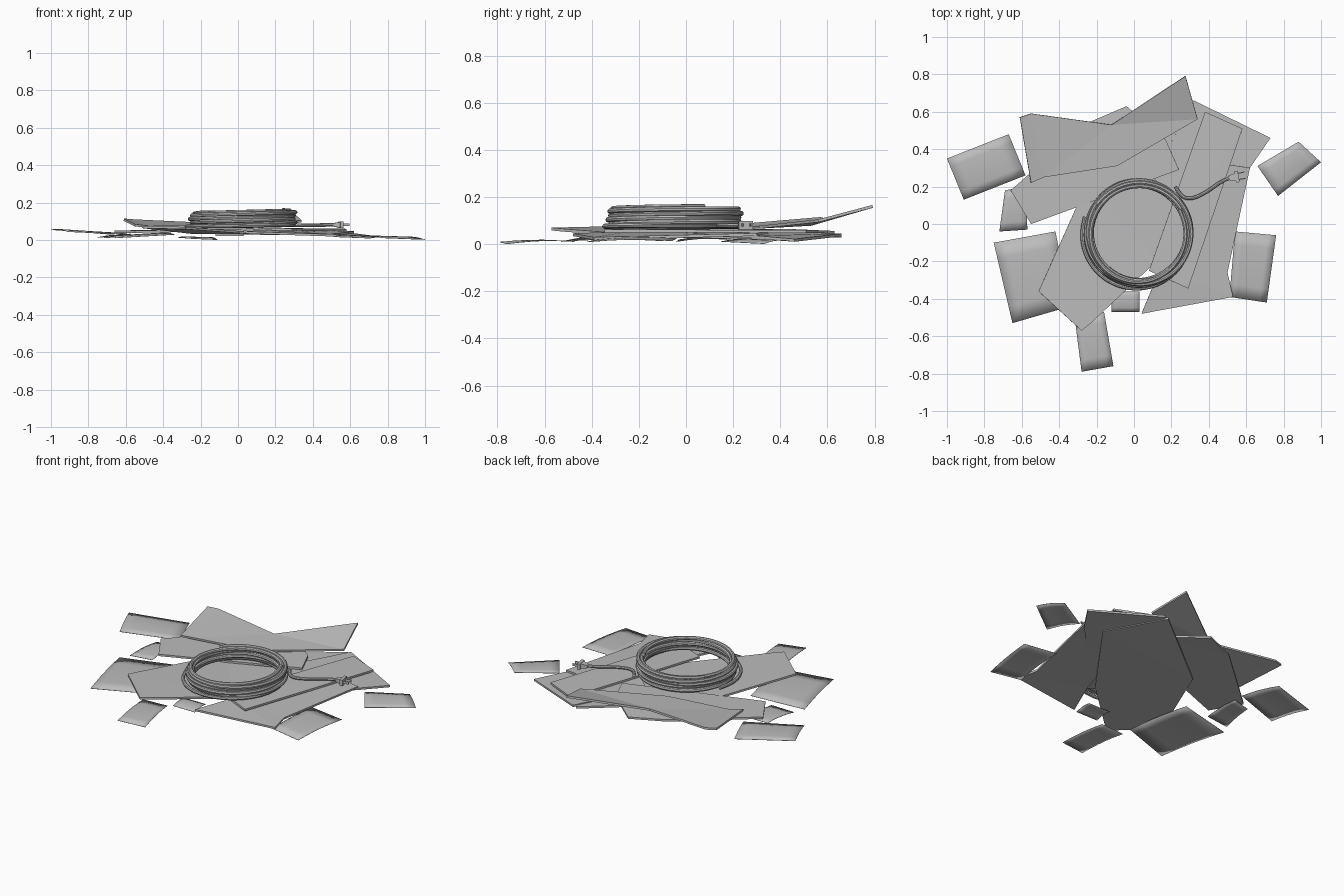
import bpy, bmesh, math
from mathutils import Vector, Matrix

cube = bpy.data.objects.get("Cube")
if cube:
    bpy.data.objects.remove(cube, do_unlink=True)

grey = bpy.data.materials.new("plain grey")
grey.use_nodes = True
grey.diffuse_color = (0.5, 0.5, 0.5, 1)
grey.node_tree.nodes["Principled BSDF"].inputs["Base Color"].default_value = grey.diffuse_color


def finish(name, bm, thickness=0):
    """Turn a bmesh into a named object, with optional downward thickness."""
    mesh = bpy.data.meshes.new(name)
    bm.to_mesh(mesh)
    bm.free()
    mesh.materials.append(grey)
    obj = bpy.data.objects.new(name, mesh)
    bpy.context.collection.objects.link(obj)
    if thickness:
        solid = obj.modifiers.new("thickness", 'SOLIDIFY')
        solid.thickness = thickness
        solid.offset = -1
    return obj


def board(name, *corners):
    """Thick irregular panel whose corners may rise and fall."""
    bm = bmesh.new()
    face = bm.faces.new([bm.verts.new(c) for c in corners])
    face.normal_update()
    if face.normal.z < 0:
        face.normal_flip()
    bmesh.ops.triangulate(bm, faces=[face], ngon_method='BEAUTY')
    return finish(name, bm, 0.012)


def scrap(name, a, b, c, d, bulge=0.008, steps=5):
    """Thin four-cornered sheet, gently curled; corners run clockwise from top left."""
    a, b, c, d = map(Vector, (a, b, c, d))
    bm = bmesh.new()
    rows = []
    for j in range(steps + 1):
        v = j / steps
        left, right = d.lerp(a, v), c.lerp(b, v)
        row = []
        for i in range(steps + 1):
            p = left.lerp(right, i / steps)
            p.z += bulge * math.sin(math.pi * v)
            row.append(bm.verts.new(p))
        rows.append(row)
    for low, high in zip(rows, rows[1:]):
        for i in range(steps):
            face = bm.faces.new((low[i], low[i + 1], high[i + 1], high[i]))
            face.smooth = True
    return finish(name, bm, 0.002)


def cable(name, points, radius):
    """Round cord along a smooth path, turned into a mesh."""
    curve = bpy.data.curves.new(name, 'CURVE')
    curve.dimensions = '3D'
    curve.bevel_depth = radius
    curve.bevel_resolution = 2
    curve.resolution_u = 3
    curve.use_fill_caps = True
    spline = curve.splines.new('NURBS')
    spline.points.add(len(points) - 1)
    for point, co in zip(spline.points, points):
        point.co = (*co, 1)
    spline.use_endpoint_u = True
    spline.order_u = 3
    curve.materials.append(grey)
    obj = bpy.data.objects.new(name, curve)
    bpy.context.collection.objects.link(obj)
    bpy.ops.object.select_all(action='DESELECT')
    obj.select_set(True)
    bpy.context.view_layer.objects.active = obj
    bpy.ops.object.convert(target='MESH')
    bpy.ops.object.shade_smooth_by_angle()
    return obj


# Stacked panels, lowest first
board("bottom_board", (-.51, -.36, .075), (-.28, -.57, .07), (-.23, -.53, .066), (.12, -.2, .04),
      (.5, .32, .035), (.3, .66, .04), (-.25, .22, .045))
board("back_right_board", (.32, .66, .045), (.73, .46, .022), (.62, .3, .036),
      (.35, .0, .05), (.1, .25, .05))
board("front_right_board", (.04, -.48, .046), (.53, -.39, .03), (.5, -.26, .033),
      (.62, .3, .047), (.3, .35, .056), (.14, -.24, .054))
board("back_left_board", (-.66, .18, .05), (-.55, 0, .05), (.24, .29, .064), (.17, .45, .064),
      (-.04, .63, .056), (-.25, .54, .06))
board("narrow_board", (.38, .6, .058), (.58, .51, .06), (.29, -.345, .062), (.08, -.25, .066))
board("raised_board", (-.61, .57, .115), (-.55, .59, .11), (-.12, .53, .09), (.275, .79, .166),
      (.34, .56, .105), (-.09, .31, .078), (-.48, .25, .076), (-.55, .22, .085))

# Loose thin scraps around the pile
scrap("left_back_scrap", (-1, .35, .056), (-.67, .48, .03), (-.58, .26, .03), (-.91, .13, .045))
scrap("left_small_scrap", (-.69, .18, .02), (-.58, .2, .03), (-.57, -.03, .02), (-.72, -.04, .012))
scrap("left_front_scrap", (-.75, -.1, .015), (-.42, -.04, .035), (-.34, -.44, .03), (-.65, -.53, .012))
scrap("front_scrap", (-.32, -.48, .012), (-.16, -.47, .012), (-.11, -.76, .002), (-.28, -.79, .01))
scrap("front_small_scrap", (-.12, -.36, .03), (.03, -.36, .03), (.03, -.47, .022), (-.12, -.47, .022))
scrap("right_scrap", (.54, -.04, .025), (.76, -.06, .015), (.71, -.42, .01), (.51, -.39, .018))
scrap("right_back_scrap", (.66, .31, .02), (.88, .44, .015), (1, .33, .003), (.77, .15, .012))


# Coiled cord: stacked turns that wander in and out, ending in a tail to the plug
def coil_point(turn, radius, z, shift=0):
    angle = math.tau * turn + 0.75
    wobble = radius + 0.007 * math.sin(math.tau * turn * 1.37)
    x, y = math.cos(angle) * wobble, math.sin(angle) * wobble
    return (0.025 + x + shift, -0.048 + y + shift, z + 0.016 * x)


STEPS = 28
inner = [coil_point(i / STEPS, .258, .076 + .016 * i / STEPS) for i in range(5 * STEPS)]
outer = [coil_point(i / STEPS, .277, .074 + .018 * i / STEPS) for i in range(4 * STEPS + 9)]
tail = [(.22, .2, .08), (.25, .15, .078), (.29, .133, .078), (.34, .145, .079),
        (.41, .185, .08), (.46, .225, .08), (.51, .245, .081)]
cable("inner_coil", inner, .0115)
cable("outer_coil", outer, .0115)
cable("cord_tail", tail, .0095)
cable("loose_loop", [coil_point(i / STEPS, .286, .076, -.018) for i in range(9, STEPS + 1)], .0105)

# Plug: tapered grip, wide face, and two flat prongs
place = Matrix.Translation((.545, .252, .081)) @ Matrix.Rotation(0.18, 4, 'Z')


def box(bm, centre, size, taper=1):
    made = bmesh.ops.create_cube(bm, size=1)["verts"]
    for v in made:
        squeeze = taper if v.co.x < 0 else 1
        v.co = Vector((v.co.x * size[0], v.co.y * size[1] * squeeze,
                       v.co.z * size[2] * squeeze)) + Vector(centre)


bm = bmesh.new()
box(bm, (-.02, 0, 0), (.035, .042, .03), taper=.6)
box(bm, (.006, 0, 0), (.018, .062, .036))
for side in (-1, 1):
    box(bm, (.03, side * .017, 0), (.038, .006, .014))
bm.transform(place)
finish("plug", bm)
